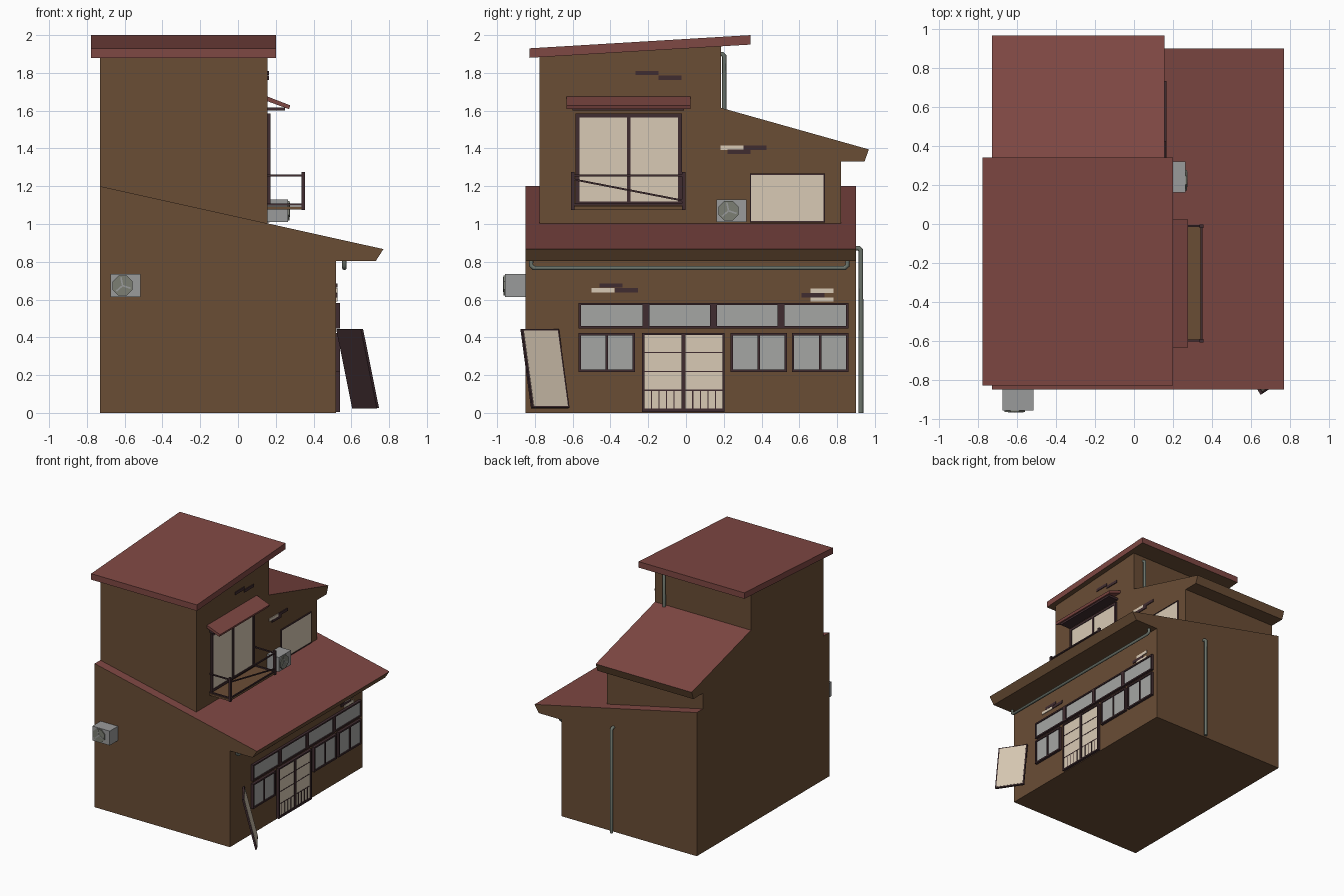
import bpy, bmesh, math
from mathutils import Matrix, Vector

if "Cube" in bpy.data.objects:
    bpy.data.objects.remove(bpy.data.objects["Cube"])


def material(name, rgb):
    m = bpy.data.materials.new(name)
    lin = [((c / 255 + 0.055) / 1.055) ** 2.4 for c in rgb]
    m.diffuse_color = (*lin, 1)
    m.use_nodes = True
    m.node_tree.nodes["Principled BSDF"].inputs["Base Color"].default_value = m.diffuse_color
    return m


WALL = material("wall_brown", (106, 77, 53))
ROOF = material("roof_red", (127, 72, 67))
PAPER = material("paper_beige", (217, 202, 181))
GLASS = material("window_grey", (165, 166, 164))
WOOD = material("dark_wood", (64, 44, 48))
PIPE = material("pipe_grey_green", (108, 116, 107))
UNIT = material("unit_grey", (154, 155, 155))
FAN = material("fan_grey", (124, 127, 116))


def finish(name, bm, mats, rule=None):
    bmesh.ops.recalc_face_normals(bm, faces=bm.faces)
    bm.normal_update()
    if rule:
        for f in bm.faces:
            f.material_index = rule(f)
    me = bpy.data.meshes.new(name)
    bm.to_mesh(me)
    bm.free()
    for m in mats:
        me.materials.append(m)
    ob = bpy.data.objects.new(name, me)
    bpy.context.collection.objects.link(ob)
    return ob


def boxes(name, specs, mat, matrix=Matrix()):
    """One object from boxes given as (x0, x1, y0, y1, z0, z1)."""
    bm = bmesh.new()
    for x0, x1, y0, y1, z0, z1 in specs:
        m = Matrix.Translation(((x0 + x1) / 2, (y0 + y1) / 2, (z0 + z1) / 2)) \
            @ Matrix.Diagonal((x1 - x0, y1 - y0, z1 - z0, 1))
        bmesh.ops.create_cube(bm, size=1, matrix=matrix @ m)
    return finish(name, bm, [mat])


def prism(name, profile, axis, a, b, mats, rule=None):
    """Extrude an xz profile along y, or a yz profile along x."""
    bm = bmesh.new()
    place = (lambda p, t: (p[0], t, p[1])) if axis == 'y' else (lambda p, t: (t, *p))
    face = bm.faces.new([bm.verts.new(place(p, a)) for p in profile])
    new = bmesh.ops.extrude_face_region(bm, geom=[face])["geom"]
    shift = (0, b - a, 0) if axis == 'y' else (b - a, 0, 0)
    bmesh.ops.translate(bm, vec=shift, verts=[g for g in new if isinstance(g, bmesh.types.BMVert)])
    return finish(name, bm, mats, rule)


def tube(name, points, radius, mat):
    cu = bpy.data.curves.new(name, 'CURVE')
    cu.dimensions = '3D'
    cu.bevel_depth = radius
    cu.bevel_resolution = 2
    cu.use_fill_caps = True
    sp = cu.splines.new('POLY')
    sp.points.add(len(points) - 1)
    for p, co in zip(sp.points, points):
        p.co = (*co, 1)
    cu.materials.append(mat)
    ob = bpy.data.objects.new(name, cu)
    bpy.context.collection.objects.link(ob)
    bpy.ops.object.select_all(action='DESELECT')
    ob.select_set(True)
    bpy.context.view_layer.objects.active = ob
    bpy.ops.object.convert(target='MESH')


def window(name, x, depth, y0, y1, z0, z1, panes, mat, bar=0.013, mid=0.013):
    """Framed window on a wall that faces +x."""
    f = x + depth
    frame = [(x - .01, f, y0, y1, z0, z0 + bar), (x - .01, f, y0, y1, z1 - bar, z1),
             (x - .01, f, y0, y0 + bar, z0, z1), (x - .01, f, y1 - bar, y1, z0, z1)]
    for i in range(1, panes):
        c = y0 + (y1 - y0) * i / panes
        frame.append((x - .01, f, c - mid / 2, c + mid / 2, z0, z1))
    boxes(name + "_frame", frame, WOOD)
    boxes(name + "_panes", [(x - .01, x + depth * .6, y0 + bar / 2, y1 - bar / 2,
                             z0 + bar / 2, z1 - bar / 2)], mat)


# Building masses: top faces are roof red
def top_red(f):
    return 1 if f.normal.z > 0.5 else 0


prism("ground_floor", [(-.73, 0), (.52, 0), (.52, .805), (.73, .805), (.77, .867), (-.73, 1.2)],
      'y', -.85, .90, [WALL, ROOF], top_red)
prism("upper_floor", [(-.775, .98), (.82, .98), (.82, 1.33), (.945, 1.33), (.968, 1.395),
                      (.185, 1.615), (.185, 1.955), (-.775, 1.9)],
      'x', -.73, .157, [WALL, ROOF], top_red)
prism("top_roof", [(-.828, 1.88), (.342, 1.95), (.342, 2.0), (-.828, 1.93)],
      'x', -.778, .2, [WALL, ROOF], lambda f: 0 if f.normal.z < -.5 else 1)

# Ground floor windows and sliding doors
window("transom_window", .52, .021, -.569, .86, .447, .583, 4, GLASS, .012, .036)
for label, y0, y1 in (("left", -.569, -.27), ("middle", .235, .535), ("right", .56, .86)):
    window(label + "_window", .52, .021, y0, y1, .217, .424, 2, GLASS)
window("sliding_door", .52, .021, -.232, .205, .005, .424, 2, PAPER, .012, .02)
slats = [(.525, .5345, -.225, .2, z - .003, z + .003) for z in (.02, .12, .22, .32)]
slats += [(.525, .5345, y - .003, y + .003, .02, .12)
          for c in (-.123, .096) for y in (c - .06, c - .02, c + .02, c + .06)]
boxes("door_slats", slats, WOOD)

# Upper windows
window("balcony_window", .157, .014, -.585, -.022, 1.1, 1.585, 2, PAPER, .02, .02)
window("small_window", .157, .01, .338, .735, 1.008, 1.267, 1, PAPER, .007)

# Awning above the balcony window
prism("awning", [(.15, 1.677), (.277, 1.628), (.27, 1.608), (.15, 1.652)],
      'y', -.633, .023, [ROOF])
boxes("awning_beam", [(.15, .25, -.6, -.01, 1.6, 1.618)], WOOD)

# Balcony
boxes("balcony_floor", [(.15, .345, -.602, -.006, 1.077, 1.093)], WALL)
rails = [(.15, .35, y, y + .01, z, z + .01) for y in (-.603, -.015) for z in (1.098, 1.251)]
rails += [(.342, .352, -.6, -.006, z, z + .01) for z in (1.098, 1.251)]
rails += [(.336, .356, y, y + .018, 1.075, 1.275) for y in (-.608, -.02)]
boxes("balcony_railing", rails, WOOD)
prism("balcony_brace", [(-.6, 1.232), (-.6, 1.242), (-.006, 1.127), (-.006, 1.117)],
      'x', .342, .35, [WOOD])


# Outdoor units: local +x is the front, origin on the wall
def outdoor_unit(name, matrix):
    boxes(name + "_body", [(-.01, .108, -.08, .08, -.06, .06)], UNIT, matrix)
    bm = bmesh.new()
    turn = Matrix.Rotation(math.pi / 2, 4, 'Y') @ Matrix.Rotation(math.pi / 8, 4, 'Z')
    centre = matrix @ Matrix.Translation((.11, -.016, 0))
    bmesh.ops.create_cone(bm, cap_ends=True, segments=8, radius1=.057, radius2=.057,
                          depth=.012, matrix=centre @ turn)
    finish(name + "_fan", bm, [FAN])
    bm = bmesh.new()
    for k in range(3):
        m = centre @ Matrix.Rotation(k * math.tau / 3 + .2, 4, 'X') \
            @ Matrix.Translation((.006, 0, .023)) @ Matrix.Diagonal((.004, .008, .044, 1))
        bmesh.ops.create_cube(bm, size=1, matrix=m)
    finish(name + "_blades", bm, [UNIT])


outdoor_unit("upper_unit", Matrix.Translation((.157, .241, 1.07)))
outdoor_unit("front_unit", Matrix.Translation((-.595, -.85, .674))
             @ Matrix.Rotation(-math.pi / 2, 4, 'Z'))

# Gutter and drain pipes
tube("eave_gutter", [(.563, -.82, .81), (.563, -.82, .78), (.563, -.805, .767),
                     (.563, .84, .767), (.563, .855, .78), (.563, .855, .81)], .012, PIPE)
tube("back_drainpipe", [(.04, .89, .872), (.04, .915, .872), (.04, .926, .86),
                        (.04, .926, 0)], .013, PIPE)
tube("upper_drainpipe", [(.06, .18, 1.9), (.06, .192, 1.9), (.06, .202, 1.89),
                         (.06, .202, 1.6)], .012, PIPE)

# Leaning shutter: dark board with a pale panel on its outer face
u = Vector((.13, -.196, 0)).normalized()
v = Vector((-.078, -.064, .415)).normalized()
n = v.cross(u).normalized()
v = u.cross(n)
lean = Matrix((u, v, n)).transposed().to_4x4()
lean.translation = Vector((.634, -.746, .235))
boxes("leaning_shutter", [(-.118, .118, -.215, .215, -.008, .006)], WOOD, lean)
boxes("shutter_panel", [(-.108, .108, -.205, .205, 0, .008)], PAPER, lean)

# Exposed bricks: (y, z) of the lower corner on each wall
W, H = .122, .023


def bricks(name, x, corners, mat):
    boxes(name, [(x - .01, x + .006, y, y + W, z, z + H) for y, z in corners], mat)


bricks("upper_dark_bricks", .157, [(-.267, 1.788), (-.145, 1.763), (.304, 1.393), (.22, 1.371)], WOOD)
bricks("upper_pale_bricks", .157, [(.183, 1.393)], PAPER)
bricks("lower_dark_bricks", .52, [(-.458, .663), (-.376, .638), (.611, .612)], WOOD)
bricks("lower_pale_bricks", .52, [(-.5, .638), (.659, .635), (.659, .589)], PAPER)
